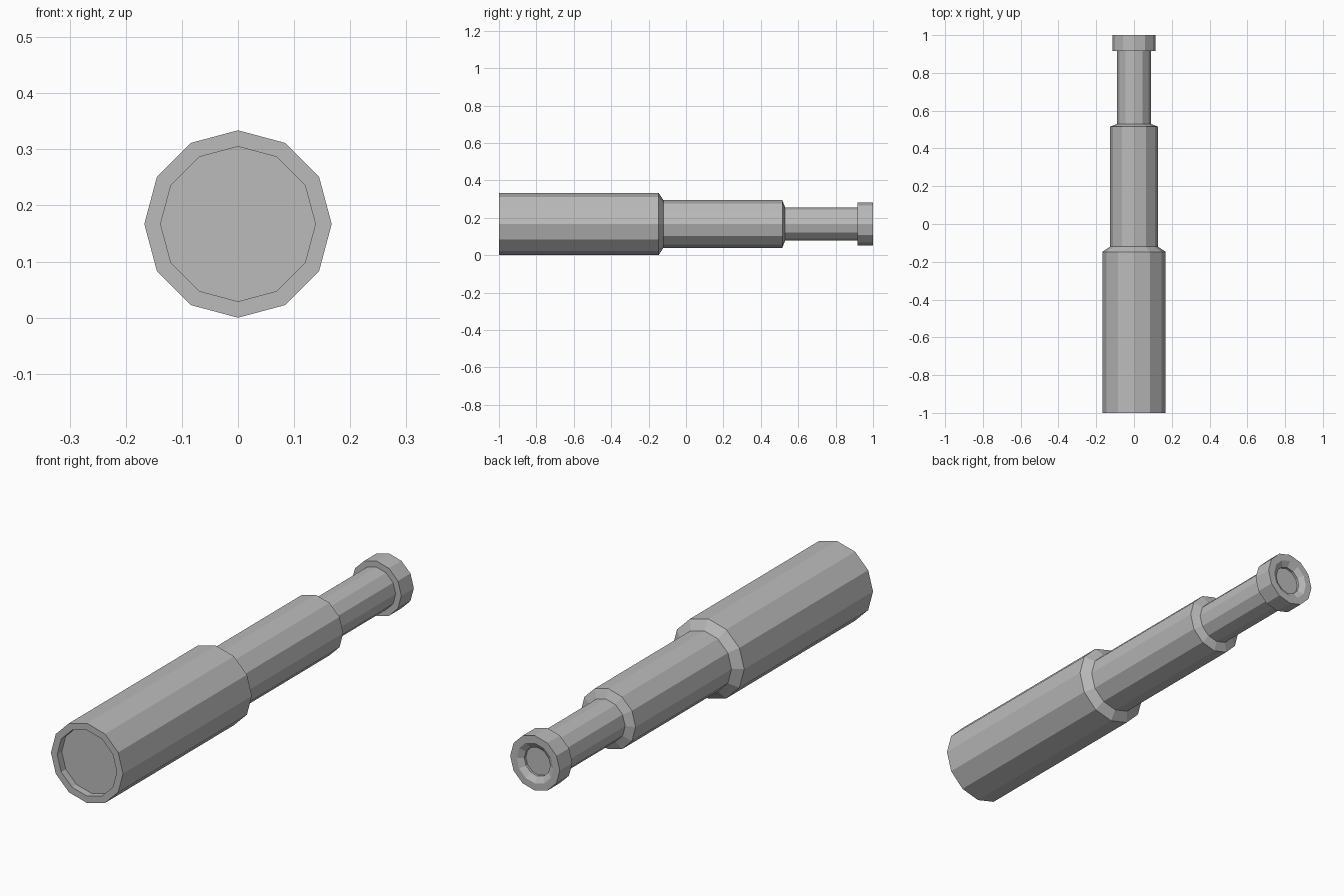
import bpy, bmesh, math

cube = bpy.data.objects.get("Cube")
if cube:
    bpy.data.objects.remove(cube, do_unlink=True)

SIDES = 12
AXIS_Z = 0.167

grey = bpy.data.materials.new("plain grey")
grey.use_nodes = True
colour = (0.5, 0.5, 0.5, 1)
grey.diffuse_color = colour
grey.node_tree.nodes["Principled BSDF"].inputs["Base Color"].default_value = colour


def lathe(name, profile):
    """Turn a (y, radius) profile round the long axis; radius 0 closes an end."""
    bm = bmesh.new()
    rings = []
    for y, r in profile:
        if r == 0:
            rings.append([bm.verts.new((0, y, AXIS_Z))] * SIDES)
            continue
        angles = [math.tau * i / SIDES for i in range(SIDES)]
        rings.append([bm.verts.new((r * math.sin(a), y, AXIS_Z + r * math.cos(a)))
                      for a in angles])
    for a, b in zip(rings, rings[1:]):
        for i in range(SIDES):
            j = (i + 1) % SIDES
            corners = dict.fromkeys((a[i], a[j], b[j], b[i]))
            bm.faces.new(list(corners))
    # merge the fans at closed ends into flat discs
    centres = [v for v in bm.verts if abs(v.co.x) + abs(v.co.z - AXIS_Z) < 1e-6]
    bmesh.ops.dissolve_verts(bm, verts=centres)
    bmesh.ops.recalc_face_normals(bm, faces=bm.faces)
    mesh = bpy.data.meshes.new(name)
    bm.to_mesh(mesh)
    bm.free()
    mesh.materials.append(grey)
    obj = bpy.data.objects.new(name, mesh)
    bpy.context.collection.objects.link(obj)
    return obj


# Wide front tube with recessed lens and chamfered rear shoulder
lathe("front_tube", [(-0.97, 0), (-0.97, 0.138), (-1, 0.138), (-1, 0.167),
                     (-0.147, 0.167), (-0.12, 0.127), (-0.12, 0)])

# Middle draw tube
lathe("middle_tube", [(-0.13, 0), (-0.13, 0.127), (0.515, 0.127),
                      (0.53, 0.089), (0.53, 0)])

# Slim rear draw tube
lathe("rear_tube", [(0.52, 0), (0.52, 0.089), (0.925, 0.089), (0.925, 0)])

# Eyepiece with a dished, recessed opening
lathe("eyepiece", [(0.917, 0), (0.917, 0.115), (1, 0.115), (1, 0.085),
                   (0.985, 0.06), (0.975, 0.06), (0.975, 0)])
